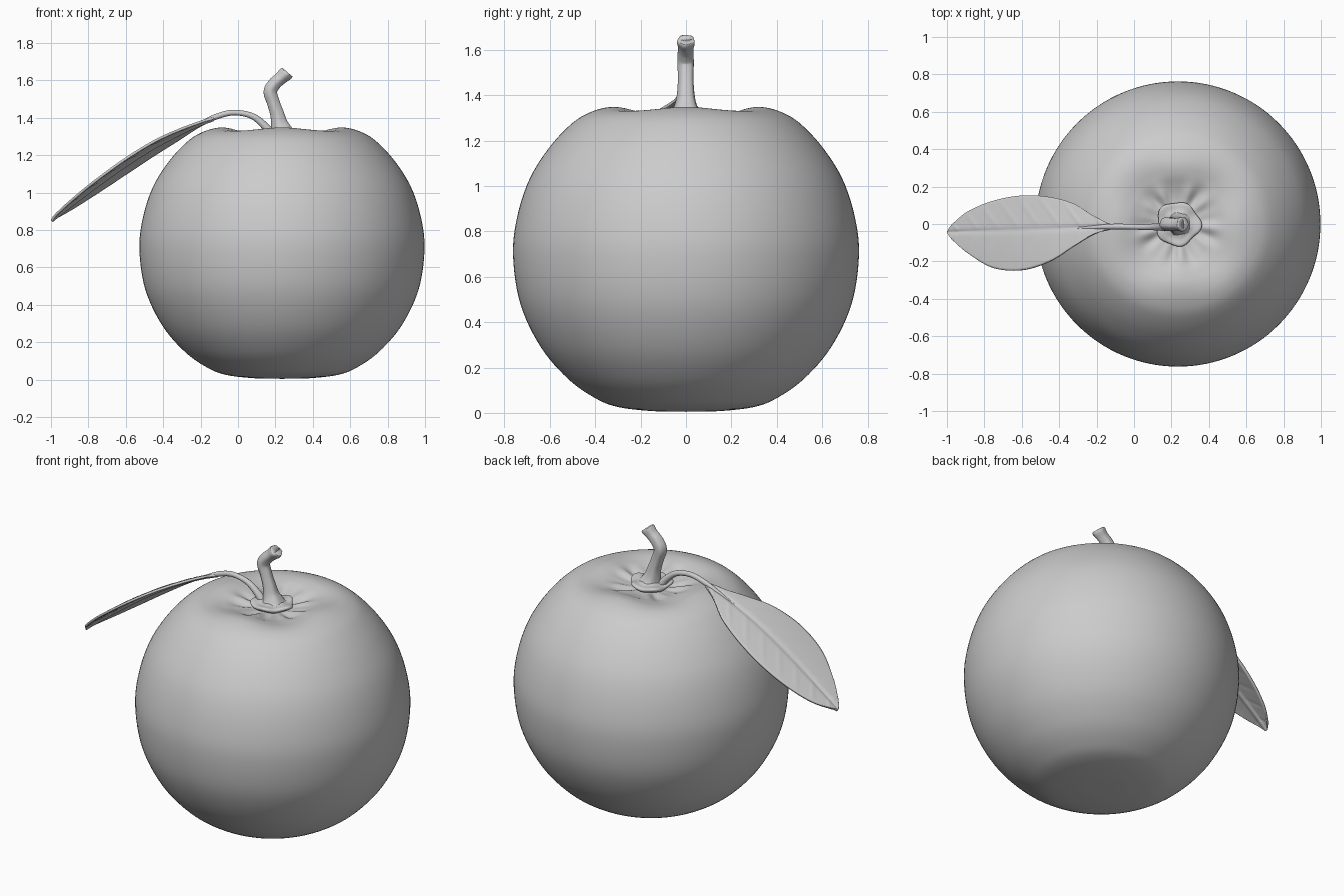
import bpy, bmesh, math
from mathutils import Vector

if "Cube" in bpy.data.objects:
    bpy.data.objects.remove(bpy.data.objects["Cube"])

CX = 0.235  # fruit axis


def spline(pts, steps):
    """Catmull-Rom through points of any dimension."""
    out = []
    n = len(pts)
    for i in range(n - 1):
        a, b, c, d = (pts[max(i - 1, 0)], pts[i], pts[i + 1], pts[min(i + 2, n - 1)])
        for s in range(steps):
            t = s / steps
            out.append([0.5 * (2 * q + (r - p) * t + (2 * p - 5 * q + 4 * r - w) * t * t
                               + (3 * q - p - 3 * r + w) * t ** 3)
                        for p, q, r, w in zip(a, b, c, d)])
    out.append(list(pts[-1]))
    return out


def skin(name, rings, closed=True):
    """Bridge successive rings of points; closed rings get capped ends."""
    bm = bmesh.new()
    rows = [[bm.verts.new(p) for p in ring] for ring in rings]
    n = len(rows[0])
    for a, b in zip(rows, rows[1:]):
        for j in range(n if closed else n - 1):
            k = (j + 1) % n
            bm.faces.new((a[j], a[k], b[k], b[j]))
    if closed:
        bm.faces.new(rows[0])
        bm.faces.new(rows[-1])
        bmesh.ops.recalc_face_normals(bm, faces=bm.faces)
    me = bpy.data.meshes.new(name)
    bm.to_mesh(me)
    bm.free()
    me.shade_smooth()
    ob = bpy.data.objects.new(name, me)
    bpy.context.collection.objects.link(ob)
    return ob


def lathe(name, profile, shape, segs=128):
    """Revolve (r, z) round the fruit axis; shape(r, z, angle) adjusts each point."""
    rings = []
    for r, z in profile:
        ring = []
        for j in range(segs):
            a = 2 * math.pi * j / segs
            r2, z2 = shape(r, z, a)
            ring.append((CX + r2 * math.cos(a), r2 * math.sin(a), z2))
        rings.append(ring)
    return skin(name, rings)


def tube(name, pts, segs=20, steps=6, knobbly=0.0):
    """Tube along (x, y, z, radius) points."""
    path = spline(pts, steps)
    rings = []
    for i, p in enumerate(path):
        c = Vector(p[:3])
        t = Vector(path[min(i + 1, len(path) - 1)][:3]) - Vector(path[max(i - 1, 0)][:3])
        u = t.cross(Vector((0, 1, 0))).normalized()
        v = u.cross(t).normalized()
        ring = []
        for j in range(segs):
            a = 2 * math.pi * j / segs
            r = p[3] * (1 + knobbly * math.cos(5 * a + i * 0.05))
            ring.append(c + u * r * math.cos(a) + v * r * math.sin(a))
        rings.append(ring)
    return skin(name, rings)


# Fruit body: squashed globe with a lobed, puckered crown
def fruit_shape(r, z, a):
    if z > 1.0:
        rim = math.exp(-((r - 0.29) / 0.1) ** 2)
        z += 0.011 * rim * (math.cos(4 * a) - 0.6)
        pucker = math.exp(-((r - 0.17) / 0.06) ** 2)
        z += 0.007 * pucker * (math.cos(9 * a + 0.6) + 0.6 * math.cos(14 * a + 2))
    return r, z


body = [(0.001, 0.005), (0.15, 0.008), (0.30, 0.026), (0.40, 0.065), (0.52, 0.15),
        (0.64, 0.29), (0.73, 0.48), (0.762, 0.69), (0.745, 0.86), (0.69, 1.03),
        (0.60, 1.173), (0.50, 1.278), (0.42, 1.325), (0.34, 1.344), (0.27, 1.338),
        (0.20, 1.316), (0.13, 1.299), (0.06, 1.295), (0.001, 1.295)]
lathe("fruit", spline(body, 6), fruit_shape)


# Calyx: wavy button under the stem
def calyx_shape(r, z, a):
    k = r / 0.115
    return (r * (1 + 0.06 * k * math.cos(5 * a + 0.5) + 0.04 * k * math.cos(3 * a)),
            z + 0.006 * k * k * math.cos(5 * a + 1))


calyx = [(0.001, 1.29), (0.08, 1.295), (0.108, 1.307), (0.117, 1.32), (0.108, 1.33),
         (0.08, 1.33), (0.055, 1.336), (0.001, 1.345)]
lathe("calyx", spline(calyx, 4), calyx_shape, 64)

# Stem: flared foot, kinked, with a cut tip
tube("stem", [(0.235, 0, 1.31, 0.085), (0.232, 0, 1.335, 0.06), (0.222, 0, 1.37, 0.045),
              (0.21, 0, 1.42, 0.037), (0.19, 0, 1.48, 0.034), (0.173, 0, 1.54, 0.036),
              (0.196, 0, 1.583, 0.035), (0.228, 0, 1.612, 0.034), (0.255, 0, 1.637, 0.039),
              (0.262, 0, 1.645, 0.033), (0.262, 0, 1.645, 0.02)], knobbly=0.05)

# Leaf stalk: arches from the calyx and runs into the blade
tube("leaf_stalk", [(0.175, -0.012, 1.315, 0.026), (0.145, -0.014, 1.355, 0.021),
                    (0.09, -0.016, 1.402, 0.017), (0.03, -0.016, 1.423, 0.015),
                    (-0.04, -0.014, 1.427, 0.015), (-0.12, -0.014, 1.405, 0.015),
                    (-0.21, -0.018, 1.364, 0.011), (-0.34, -0.023, 1.301, 0.004)], 16)

# Leaf blade: (x, z, midrib y, back edge y, front edge y)
blade = [(-0.13, 1.398, -0.014, 0.000, -0.028), (-0.22, 1.363, -0.018, 0.045, -0.058),
         (-0.32, 1.316, -0.022, 0.107, -0.118), (-0.45, 1.247, -0.027, 0.143, -0.200),
         (-0.60, 1.152, -0.032, 0.150, -0.247), (-0.75, 1.045, -0.037, 0.122, -0.235),
         (-0.88, 0.947, -0.040, 0.068, -0.160), (-0.96, 0.885, -0.043, 0.005, -0.092),
         (-0.995, 0.856, -0.045, -0.038, -0.052)]
HALF = 16
rows = []
for x, z, mid, back, front in spline(blade, 12):
    row = []
    for j in range(-HALF, HALF + 1):
        f = abs(j) / HALF
        y = mid + f * ((back if j > 0 else front) - mid)
        d = y - mid
        tilt = -0.21 * d - 0.35 * d * d           # front edge higher, slight droop
        groove = -0.008 * math.exp(-(d / 0.012) ** 2)
        phase = ((x + 0.7 * abs(d)) / 0.11) % 1 - 0.5
        vein = 0.003 * math.exp(-(phase / 0.09) ** 2) * f * (1 - f) * 4
        row.append((x, y, z + tilt + groove + vein))
    rows.append(row)
leaf = skin("leaf_blade", rows, closed=False)
solid = leaf.modifiers.new("thickness", 'SOLIDIFY')
solid.thickness = 0.014
solid.offset = 0
